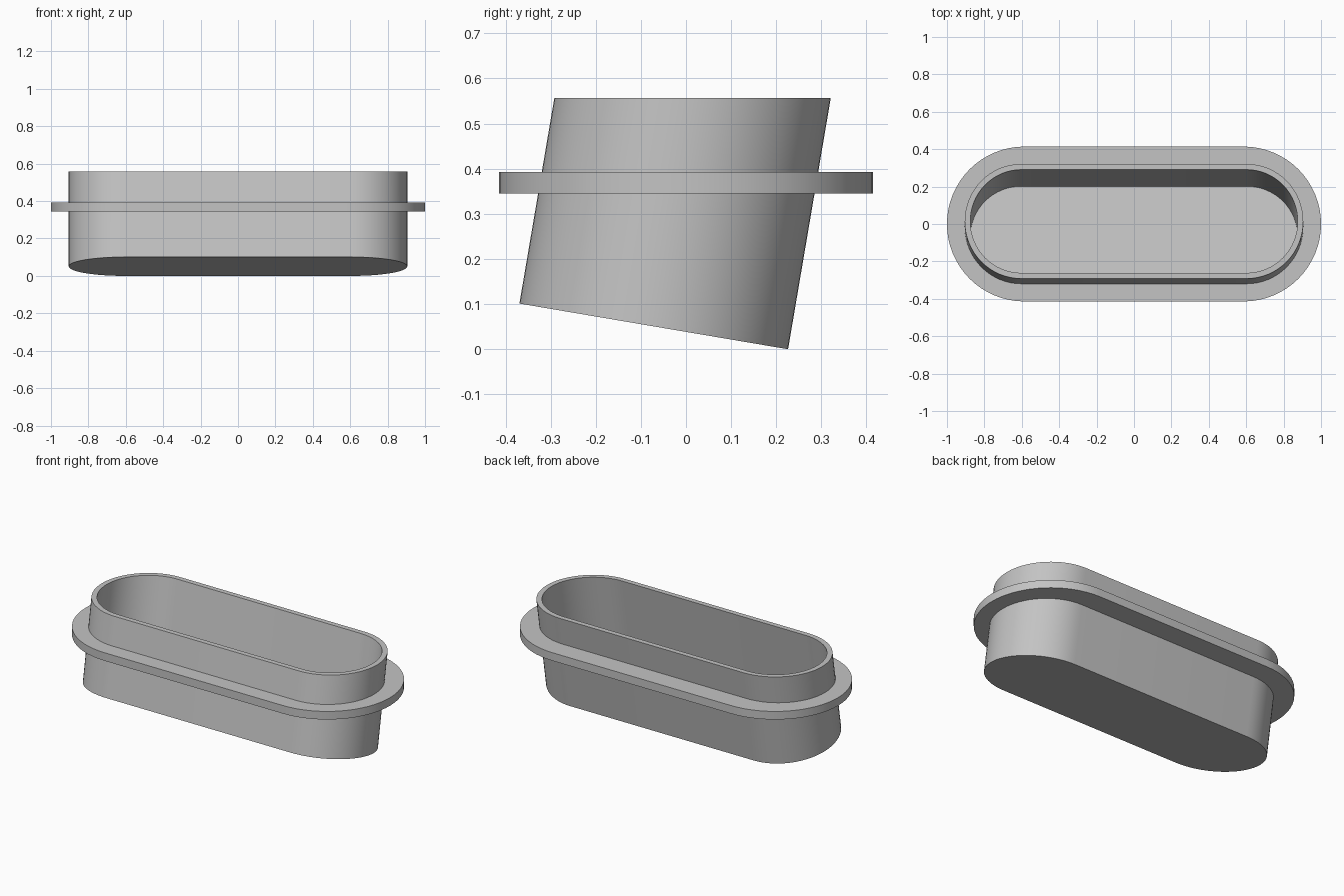
import bpy, bmesh, math
from mathutils import Vector

if "Cube" in bpy.data.objects:
    bpy.data.objects.remove(bpy.data.objects["Cube"])

TILT = math.atan(0.17)          # lean of the cup towards the back
AXIS = Vector((0, math.sin(TILT), math.cos(TILT)))
ACROSS = Vector((0, math.cos(TILT), -math.sin(TILT)))
BASE = Vector((0, -0.0715, 0.0506))
HALF, RADIUS, WALL = 0.603, 0.302, 0.03
TOP, LIP_LOW, LIP_HIGH = 0.557, 0.345, 0.393
STEPS = 32

metal = bpy.data.materials.new("plain grey")
metal.use_nodes = True
grey = (0.55, 0.55, 0.55, 1)
metal.diffuse_color = grey
metal.node_tree.nodes["Principled BSDF"].inputs["Base Color"].default_value = grey


def stadium(half, radius):
    """Rounded slot outline as (x, y) pairs, counter-clockwise."""
    points = []
    for side, start in ((1, -math.pi / 2), (-1, math.pi / 2)):
        for i in range(STEPS + 1):
            a = start + math.pi * i / STEPS
            points.append((side * half + radius * math.cos(a), radius * math.sin(a)))
    return points


def square_cut(radius, depth):
    """Slot ring at right angles to the leaning axis."""
    return [BASE + Vector((x, 0, 0)) + ACROSS * y + AXIS * depth
            for x, y in stadium(HALF, radius)]


def level_cut(radius, z):
    """Slot ring where the leaning tube meets a level plane."""
    return [p + AXIS * ((z - p.z) / AXIS.z) for p in square_cut(radius, 0)]


def build(name, rings, capped):
    """Bridge rings in order; cap both ends, or join the last to the first."""
    bm = bmesh.new()
    loops = [[bm.verts.new(p) for p in ring] for ring in rings]
    pairs = list(zip(loops, loops[1:]))
    if capped:
        bm.faces.new(loops[0])
        bm.faces.new(loops[-1])
    else:
        pairs.append((loops[-1], loops[0]))
    for low, high in pairs:
        for i in range(len(low)):
            j = (i + 1) % len(low)
            bm.faces.new((low[i], low[j], high[j], high[i]))
    bmesh.ops.recalc_face_normals(bm, faces=bm.faces)
    mesh = bpy.data.meshes.new(name)
    bm.to_mesh(mesh)
    bm.free()
    mesh.materials.append(metal)
    obj = bpy.data.objects.new(name, mesh)
    bpy.context.collection.objects.link(obj)
    bpy.ops.object.select_all(action="DESELECT")
    obj.select_set(True)
    bpy.context.view_layer.objects.active = obj
    bpy.ops.object.shade_smooth_by_angle(angle=math.radians(30))


# Leaning cup: closed floor, thin wall, rim cut level
build("leaning_cup", [
    square_cut(RADIUS, 0),
    level_cut(RADIUS, TOP),
    level_cut(RADIUS - WALL, TOP),
    square_cut(RADIUS - WALL, WALL),
], capped=True)

# Level flange fitted around the cup
edge = stadium(1 - 0.414, 0.414)
build("flange", [
    level_cut(RADIUS, LIP_LOW),
    [Vector((x, y, LIP_LOW)) for x, y in edge],
    [Vector((x, y, LIP_HIGH)) for x, y in edge],
    level_cut(RADIUS, LIP_HIGH),
], capped=False)
